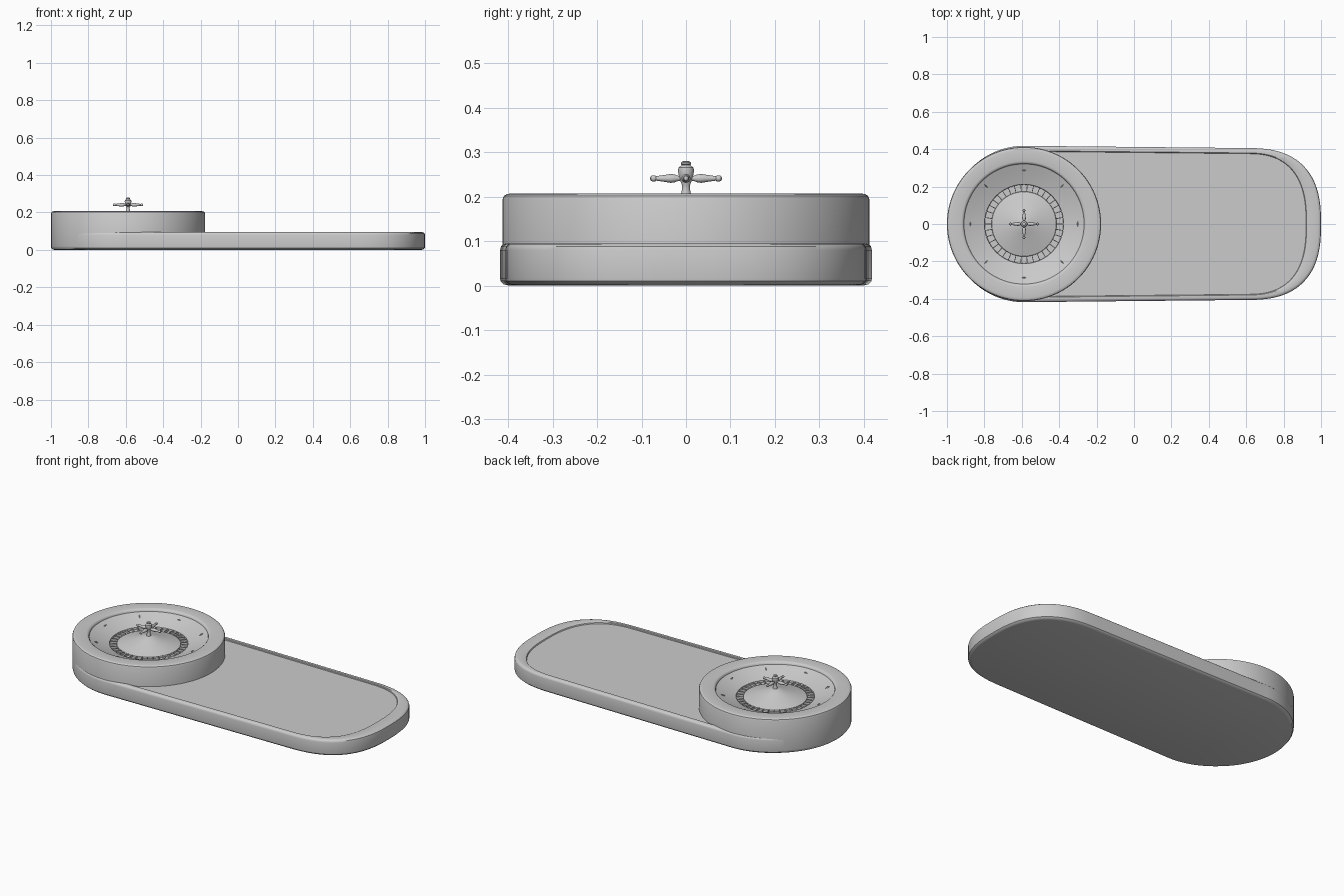
import bpy, bmesh, math
from mathutils import Matrix

if "Cube" in bpy.data.objects:
    bpy.data.objects.remove(bpy.data.objects["Cube"])

CX = -0.588          # wheel centre


def finish(bm, name, angle=35):
    bmesh.ops.remove_doubles(bm, verts=bm.verts, dist=1e-6)
    bmesh.ops.recalc_face_normals(bm, faces=bm.faces)
    me = bpy.data.meshes.new(name)
    bm.to_mesh(me)
    bm.free()
    ob = bpy.data.objects.new(name, me)
    bpy.context.collection.objects.link(ob)
    bpy.ops.object.select_all(action='DESELECT')
    ob.select_set(True)
    bpy.context.view_layer.objects.active = ob
    bpy.ops.object.shade_smooth_by_angle(angle=math.radians(angle))
    return ob


def loft(bm, rings):
    """Bridge successive closed rings of points and cap both ends."""
    loops = [[bm.verts.new(p) for p in ring] for ring in rings]
    n = len(loops[0])
    for a, b in zip(loops, loops[1:]):
        for i in range(n):
            j = (i + 1) % n
            bm.faces.new((a[i], a[j], b[j], b[i]))
    bm.faces.new(loops[0])
    bm.faces.new(loops[-1])


def lathe(name, profile, n, matrix):
    bm = bmesh.new()
    loft(bm, [[(r * math.cos(2 * math.pi * i / n), r * math.sin(2 * math.pi * i / n), z)
               for i in range(n)] for r, z in profile])
    bm.transform(matrix)
    return finish(bm, name)


def outline(side, end, z, n=40):
    """Table plan: squarish right end, round left end, inset by side and end."""
    pts = []
    for i in range(n + 1):
        t = -math.pi / 2 + math.pi * i / n
        c, s = max(math.cos(t), 0), math.sin(t)
        k = 2 / 2.6
        pts.append((0.6 + (0.4 - end) * c ** k,
                    (0.406 - side) * math.copysign(abs(s) ** k, s), z))
    for i in range(n + 1):
        t = math.pi / 2 + math.pi * i / n
        pts.append((CX + (0.405 - side) * math.cos(t), (0.418 - side) * math.sin(t), z))
    return pts


# table body with rounded edges and a shallow recessed playing surface
bm = bmesh.new()
loft(bm, [outline(*p) for p in (
    (0.02, 0.02, 0.0), (0.008, 0.008, 0.003), (0.001, 0.001, 0.01), (0, 0, 0.016),
    (0, 0, 0.08), (0.002, 0.002, 0.088), (0.007, 0.008, 0.093), (0.014, 0.016, 0.095),
    (0.026, 0.07, 0.095), (0.029, 0.077, 0.092), (0.030, 0.08, 0.086))])
finish(bm, "table")

# wheel bowl, ball track, pocket ring and centre cone
at_wheel = Matrix.Translation((CX, 0, 0))
lathe("wheel_bowl", [
    (0.392, 0.0), (0.404, 0.003), (0.411, 0.012), (0.412, 0.02), (0.412, 0.195),
    (0.409, 0.202), (0.402, 0.206), (0.395, 0.207), (0.336, 0.207), (0.328, 0.205),
    (0.323, 0.200), (0.321, 0.192), (0.29, 0.180), (0.25, 0.165), (0.212, 0.153),
    (0.210, 0.142), (0.174, 0.142), (0.172, 0.150), (0.11, 0.168), (0.05, 0.187),
    (0.02, 0.198), (0.005, 0.2)], 96, at_wheel)

# pocket dividers
bm = bmesh.new()
for i in range(38):
    rot = Matrix.Rotation(2 * math.pi * i / 38, 4, 'Z')
    bmesh.ops.create_cube(bm, size=1, matrix=at_wheel @ rot @ Matrix.Translation((0.192, 0, 0.147))
                          @ Matrix.Diagonal((0.038, 0.004, 0.014, 1)))
finish(bm, "pocket_dividers")

# diamond ball deflectors, alternating direction
bm = bmesh.new()
for i in range(8):
    rot = Matrix.Rotation(math.pi / 4 * i, 4, 'Z')
    size = (0.008, 0.026, 0.01, 1) if i % 2 == 0 else (0.024, 0.008, 0.01, 1)
    bmesh.ops.create_uvsphere(bm, u_segments=4, v_segments=2, radius=0.5,
                              matrix=at_wheel @ rot @ Matrix.Translation((0.287, 0, 0.181))
                              @ Matrix.Rotation(-0.38, 4, 'Y') @ Matrix.Diagonal(size))
finish(bm, "deflectors")

# turret spindle
lathe("spindle", [
    (0.013, 0.192), (0.011, 0.207), (0.009, 0.216), (0.009, 0.226), (0.013, 0.236),
    (0.016, 0.246), (0.018, 0.258), (0.017, 0.265), (0.012, 0.269), (0.009, 0.271),
    (0.011, 0.273), (0.011, 0.277), (0.008, 0.2795), (0.002, 0.28)], 24, at_wheel)

# four turned handles with ball ends
arm = [(0.004, 0.005), (0.006, 0.018), (0.009, 0.026), (0.010, 0.034), (0.008, 0.046),
       (0.006, 0.060), (0.005, 0.067), (0.007, 0.070), (0.007, 0.075), (0.005, 0.079), (0.001, 0.081)]
for i in range(4):
    lathe(f"handle_{i + 1}", arm, 16,
          Matrix.Translation((CX, 0, 0.241)) @ Matrix.Rotation(math.pi / 2 * i, 4, 'Z')
          @ Matrix.Rotation(math.pi / 2, 4, 'Y'))
